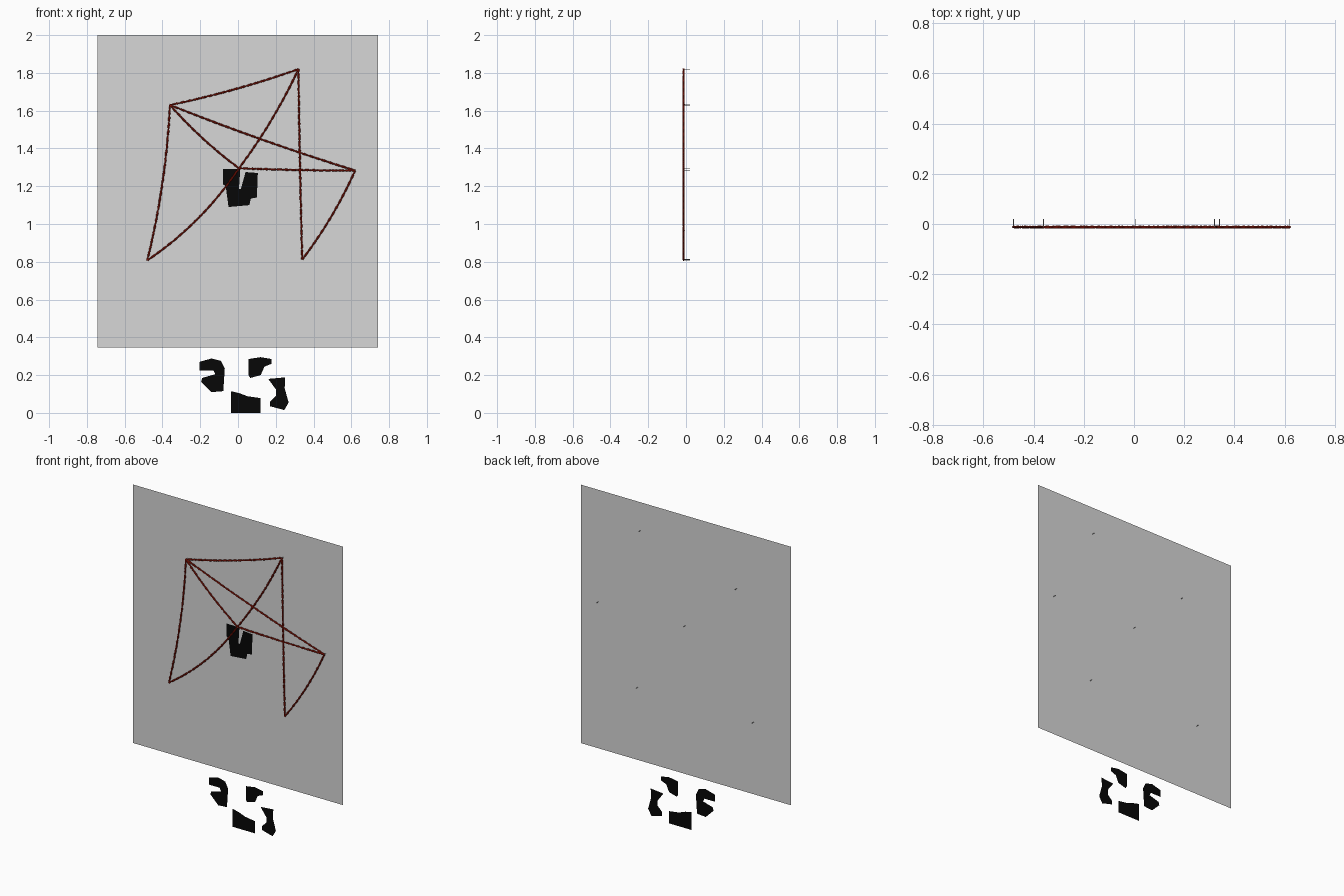
import bpy, bmesh, math
from mathutils import Vector

if "Cube" in bpy.data.objects:
    bpy.data.objects.remove(bpy.data.objects["Cube"])


def material(name, rgb):
    m = bpy.data.materials.new(name)
    m.diffuse_color = (*rgb, 1)
    m.use_nodes = True
    m.node_tree.nodes["Principled BSDF"].inputs["Base Color"].default_value = m.diffuse_color
    return m


grey = material("board grey", (0.68, 0.68, 0.68))
black = material("paper black", (0.002, 0.002, 0.002))
red = material("string red", (0.4, 0.012, 0.004))
steel = material("pin grey", (0.5, 0.5, 0.5))


def plate(name, outline, y, mat):
    """Flat sheet facing the front, from an x/z outline."""
    bm = bmesh.new()
    face = bm.faces.new([bm.verts.new((x, y, z)) for x, z in outline])
    face.normal_update()
    if face.normal.y > 0:
        face.normal_flip()
    bmesh.ops.triangulate(bm, faces=bm.faces[:])
    me = bpy.data.meshes.new(name)
    bm.to_mesh(me)
    bm.free()
    me.materials.append(mat)
    ob = bpy.data.objects.new(name, me)
    bpy.context.collection.objects.link(ob)
    return ob


# Backing board
plate("board", [(-.745, .347), (.742, .347), (.742, 2), (-.745, 2)], 0.001, grey)

# Torn black scraps: one pinned to the board, four loose below it
scraps = {
    "pinned_scrap": [(-.08, 1.29), (.012, 1.29), (.005, 1.185), (.015, 1.185), (.04, 1.275), (.105, 1.27),
                     (.1, 1.14), (.068, 1.135), (.06, 1.1), (-.05, 1.09), (-.065, 1.2), (-.08, 1.21)],
    "left_scrap": [(-.205, .27), (-.14, .288), (-.09, .275), (-.07, .235), (-.078, .115),
                   (-.14, .11), (-.195, .165), (-.19, .185), (-.12, .205), (-.13, .225), (-.205, .225)],
    "upper_scrap": [(.055, .285), (.12, .295), (.178, .285), (.178, .26), (.14, .245),
                    (.12, .2), (.065, .185), (.055, .2)],
    "right_scrap": [(.16, .18), (.25, .188), (.247, .13), (.268, .055), (.245, .015),
                    (.17, .035), (.17, .06), (.2, .09), (.2, .125)],
    "lower_scrap": [(-.038, .115), (.005, .105), (.05, .088), (.12, .078), (.12, 0), (-.038, 0)],
}
for name, outline in scraps.items():
    plate(name, outline, -0.003 if name == "pinned_scrap" else 0.0, black)

# Pins pushed through the board
pins = [(-.36, 1.63), (.32, 1.82), (.005, 1.295), (.62, 1.283), (.34, .812), (-.48, .808)]
for i, (x, z) in enumerate(pins):
    bpy.ops.mesh.primitive_cylinder_add(vertices=8, radius=0.0015, depth=0.036,
                                        location=(x, 0.002, z), rotation=(math.pi / 2, 0, 0))
    bpy.context.object.name = f"pin_{i + 1}"
    bpy.context.object.data.materials.append(steel)
    bpy.ops.object.shade_smooth_by_angle()


def string(name, a, b, sag):
    """Two twisted strands between pins, bowed sideways by sag."""
    cu = bpy.data.curves.new(name, 'CURVE')
    cu.dimensions = '3D'
    cu.bevel_depth = 0.0034
    cu.bevel_resolution = 1
    cu.use_fill_caps = True
    pa, pb = Vector((a[0], -0.0125, a[1])), Vector((b[0], -0.0125, b[1]))
    d = (pb - pa).normalized()
    side = Vector((d.z, 0, -d.x))
    if side.z > 0:
        side = -side
    n = int((pb - pa).length / 0.009)
    for phase in (0, math.pi):
        sp = cu.splines.new('POLY')
        sp.points.add(n)
        sp.use_smooth = True
        for i in range(n + 1):
            t = i / n
            ang = phase + i * math.pi / 4
            p = pa.lerp(pb, t) + side * (4 * sag * t * (1 - t) + 0.0025 * math.cos(ang))
            p.y += 0.0025 * math.sin(ang)
            sp.points[i].co = (*p, 1)
    cu.materials.append(red)
    bpy.context.collection.objects.link(bpy.data.objects.new(name, cu))


# Strings joining the pins: (start, end, sag)
links = [(0, 1, .012), (0, 2, .013), (0, 3, .01), (0, 5, .02), (1, 2, .016),
         (1, 4, .002), (2, 3, .003), (2, 5, .034), (3, 4, .016)]
for i, (a, b, sag) in enumerate(links):
    string(f"string_{i + 1}", pins[a], pins[b], sag)
